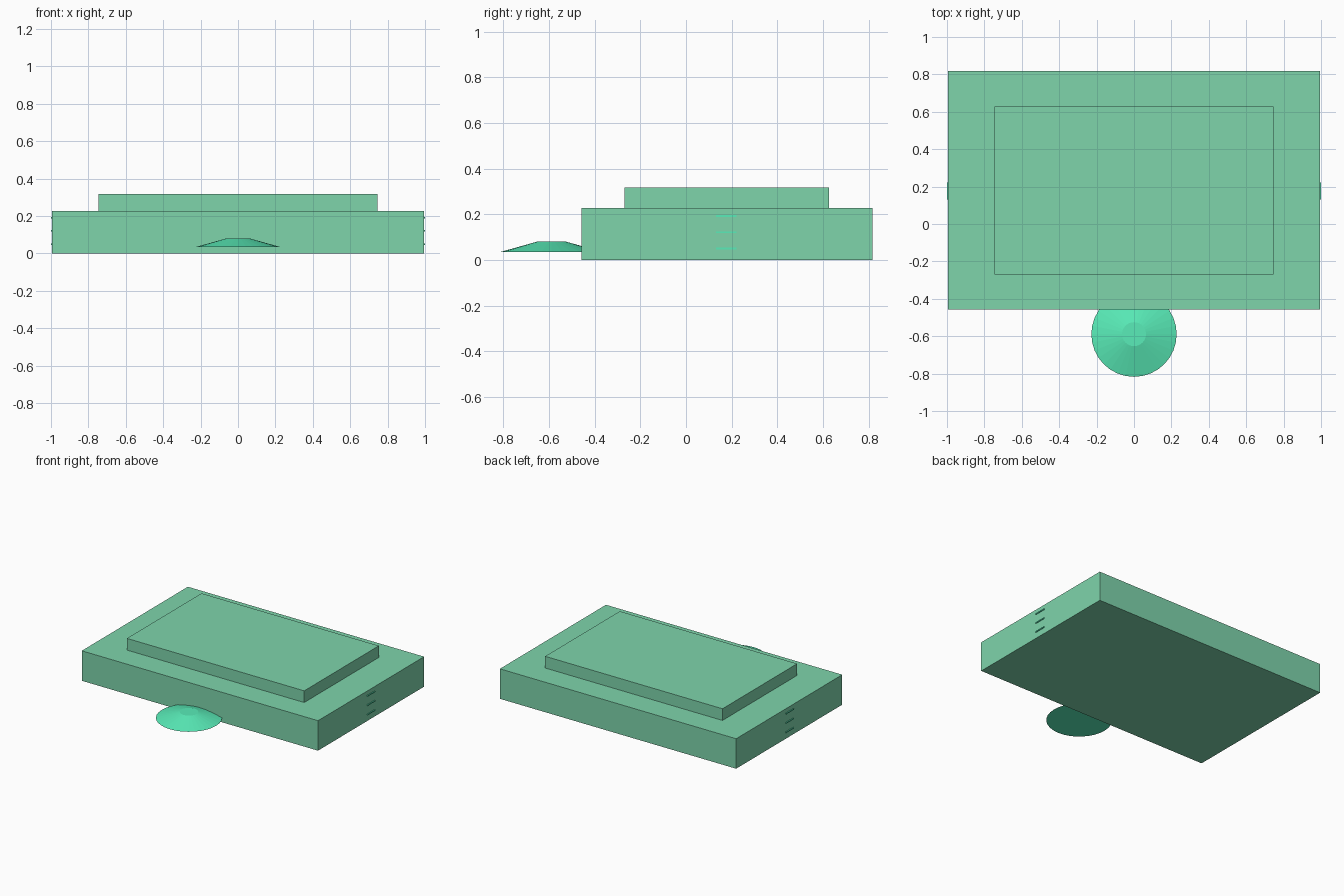
import bpy

if "Cube" in bpy.data.objects:
    bpy.data.objects.remove(bpy.data.objects["Cube"])


def material(name, color):
    m = bpy.data.materials.new(name)
    m.diffuse_color = color
    m.use_nodes = True
    m.node_tree.nodes["Principled BSDF"].inputs["Base Color"].default_value = m.diffuse_color
    return m


body_mat = material("soft_green", (0.21, 0.66, 0.41, 1))
accent_mat = material("bright_green", (0.10, 0.84, 0.48, 1))


def box(name, x, y, z, mat):
    """Box from (min, max) ranges on each axis."""
    bpy.ops.mesh.primitive_cube_add(size=1, location=[sum(r) / 2 for r in (x, y, z)])
    ob = bpy.context.object
    ob.name = name
    ob.scale = [r[1] - r[0] for r in (x, y, z)]
    bpy.ops.object.transform_apply(location=False, rotation=False, scale=True)
    ob.data.materials.append(mat)
    return ob


# Main slab and raised plate
box("base_slab", (-0.994, 0.994), (-0.458, 0.817), (0, 0.228), body_mat)
box("raised_plate", (-0.746, 0.746), (-0.27, 0.627), (0.228, 0.317), body_mat)

# Low domed disc, partly sunk into the front
bpy.ops.mesh.primitive_cone_add(vertices=32, radius1=0.228, radius2=0.064,
                                depth=0.046, location=(0, -0.589, 0.057))
disc = bpy.context.object
disc.name = "front_disc"
disc.data.materials.append(accent_mat)

# Thin ribs on both sides
for side, s in (("left", -1), ("right", 1)):
    for i, z in enumerate((0.05, 0.121, 0.192)):
        box(f"{side}_rib_{i + 1}", sorted((s * 0.98, s * 1.0)), (0.132, 0.222),
            (z - 0.004, z + 0.004), accent_mat)
